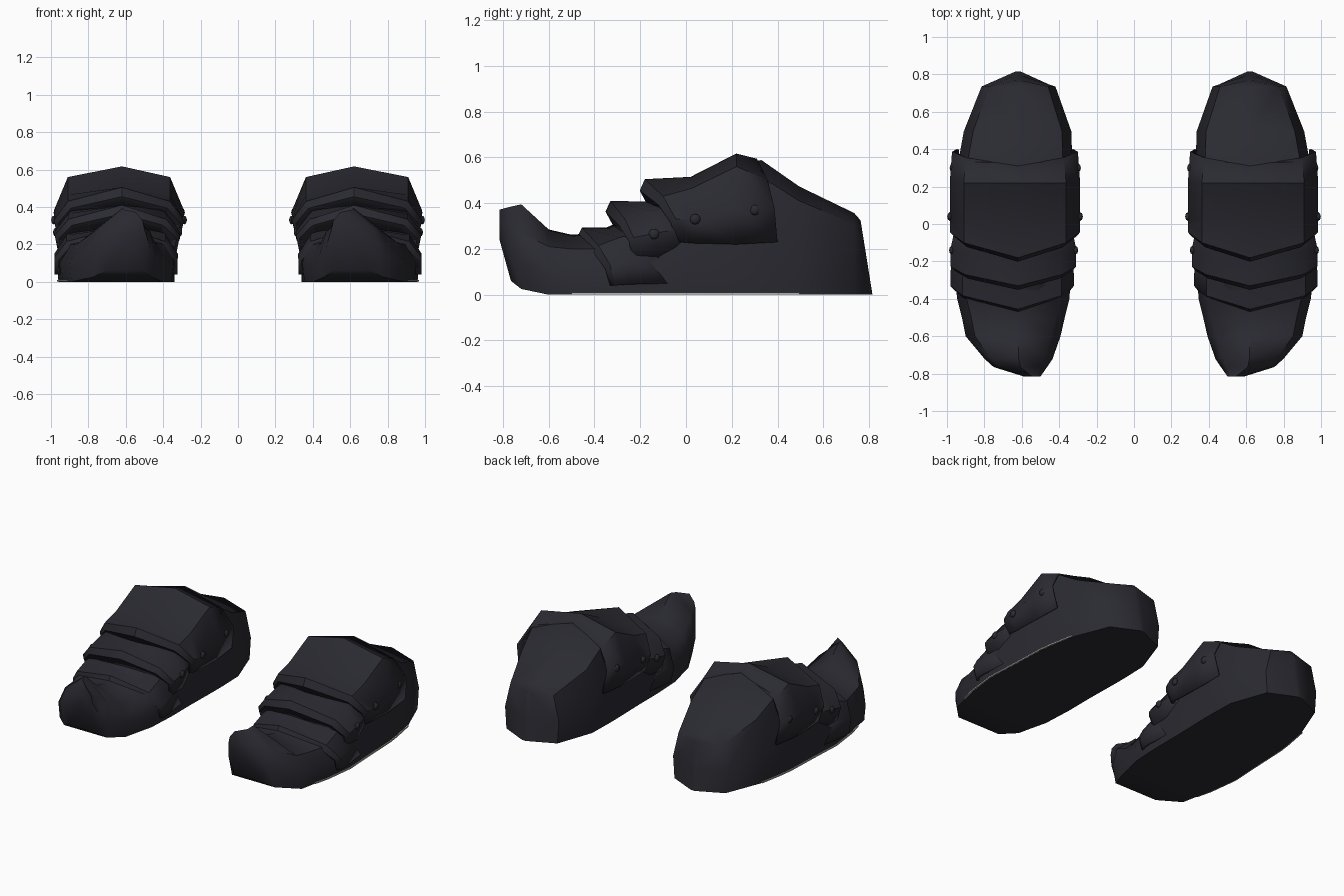
import bpy, bmesh, math
from mathutils import Vector

if "Cube" in bpy.data.objects:
    bpy.data.objects.remove(bpy.data.objects["Cube"])


def material(name, rgb):
    m = bpy.data.materials.new(name)
    m.diffuse_color = (*rgb, 1)
    m.use_nodes = True
    m.node_tree.nodes["Principled BSDF"].inputs["Base Color"].default_value = m.diffuse_color
    return m


DARK = material("dark slate", (0.023, 0.023, 0.031))
PALE = material("pale grey", (0.45, 0.45, 0.43))
RIDGE_X = .62


def finish(name, bm, mat, thick=0, angle=50):
    """Make an object from bm, mirrored across x = 0 for the other boot."""
    me = bpy.data.meshes.new(name)
    bm.to_mesh(me)
    bm.free()
    me.materials.append(mat)
    ob = bpy.data.objects.new(name, me)
    bpy.context.collection.objects.link(ob)
    mir = ob.modifiers.new("pair", 'MIRROR')
    mir.use_mirror_merge = False
    if thick:
        sol = ob.modifiers.new("thickness", 'SOLIDIFY')
        sol.thickness = thick
        sol.offset = -1
    bpy.context.view_layer.objects.active = ob
    ob.select_set(True)
    bpy.ops.object.shade_smooth_by_angle(angle=math.radians(angle))
    ob.select_set(False)


def loft(rings, closed=False):
    """Skin a row of rings; closed adds the underside and both ends."""
    bm = bmesh.new()
    rows = [[bm.verts.new(p) for p in r] for r in rings]
    n = len(rows[0])
    for a, b in zip(rows, rows[1:]):
        for j in range(n if closed else n - 1):
            k = (j + 1) % n
            bm.faces.new((a[j], a[k], b[k], b[j]))
    if closed:
        bm.faces.new(rows[0][::-1])
        bm.faces.new(rows[-1])
        bmesh.ops.recalc_face_normals(bm, faces=bm.faces)
    return bm


def body_ring(y, zb, xl, xr, zs, zt):
    """Base, widest side, inset shoulder and ridge of one boot section."""
    w = xr - xl
    under, inset = min(.01 + .6 * zb, .15 * w), min(.05, .1 * w)
    lean = .16 if y > .8 else 0
    rows = [(zb, under), (zb + .47 * (zs - zb), 0), (zs, inset)]
    left = [(xl + d, y - lean * z, z) for z, d in rows]
    right = [(xr - d, y - lean * z, z) for z, d in reversed(rows)]
    return left + [(min(RIDGE_X, (xl + xr) / 2), y - lean * zt, zt)] + right


# Boot body: y, base height, left edge, right edge, shoulder height, ridge height
BODY = [
    (-.815, .24, .50, .59, .325, .372),
    (-.765, .06, .465, .75, .285, .385),
    (-.72, .025, .435, .80, .27, .395),
    (-.60, 0, .393, .90, .21, .285),
    (-.50, 0, .37, .92, .20, .262),
    (-.40, 0, .345, .945, .20, .27),
    (-.20, 0, .335, .97, .27, .36),
    (0, 0, .335, .96, .40, .47),
    (.25, 0, .33, .95, .51, .58),
    (.33, 0, .33, .94, .515, .588),
    (.495, 0, .335, .91, .41, .473),
    (.735, 0, .42, .815, .31, .357),
    (.815, 0, .60, .64, .30, .325),
]
finish("boot_body", loft([body_ring(*s) for s in BODY], True), DARK)


def plate(name, xl, xr, inset, hem, sink, stations):
    """Arched plate; a station gives ridge y, hem y, then hem, flare, shoulder, ridge z."""
    rings = []
    for i, (ridge_y, hem_y, *zs, zt) in enumerate(stations):
        s = sink if i == len(stations) - 1 else 0
        rows = [(hem_y + f * (ridge_y - hem_y), z, d + s)
                for f, z, d in zip((0, .15, .5), zs, (hem, 0, inset))]
        rings.append([(xl + d, y, z) for y, z, d in rows] + [(RIDGE_X, ridge_y, zt)]
                     + [(xr - d, y, z) for y, z, d in reversed(rows)])
    # front lip folds down and back onto the part beneath
    front, hem_z = rings[0], stations[0][2]
    for sx, sz, dy in ((.94, .82, -.022), (.8, .58, .012)):
        rings.insert(0, [(RIDGE_X + (x - RIDGE_X) * sx, y + dy, hem_z + (z - hem_z) * sz)
                         for x, y, z in front])
    finish(name, loft(rings), DARK, .014, 40)


# Overlapping plates from ankle to toe
plate("instep_plate", .288, .985, .075, .025, .012, [
    (-.18, -.02, .23, .33, .43, .505),
    (.02, .03, .225, .33, .465, .515),
    (.22, .22, .22, .38, .56, .617),
    (.31, .40, .23, .38, .505, .594)])
plate("middle_plate", .31, .98, .075, .02, .035, [
    (-.33, -.21, .15, .25, .335, .41),
    (-.18, -.12, .16, .27, .365, .407),
    (.02, .04, .17, .30, .42, .48)])
plate("toe_plate", .322, .982, .065, .002, .03, [
    (-.455, -.31, .04, .13, .215, .293),
    (-.33, -.25, .045, .15, .25, .293),
    (-.15, -.02, .05, .17, .30, .36)])

# Low rivets on both sides of the plates
bm = bmesh.new()
for y, z, x_in, x_out in ((.30, .37, .298, .972), (.04, .33, .287, .985), (-.14, .265, .312, .975)):
    for x in (x_in, x_out):
        res = bmesh.ops.create_uvsphere(bm, u_segments=8, v_segments=6, radius=.023)
        for v in res["verts"]:
            v.co = Vector((v.co.x * .6 + x, v.co.y + y, v.co.z + z))
finish("rivets", bm, DARK)

# Thin pale welt along the outer edge of the sole
rings = []
for y, zb, xl, xr, *_ in BODY:
    if -.51 < y < .5:
        rings.append([(xr - .02, y, .001), (xr - .02, y, .01), (xr - .002, y, .01), (xr - .002, y, .001)])
finish("sole_welt", loft(rings, True), PALE)
